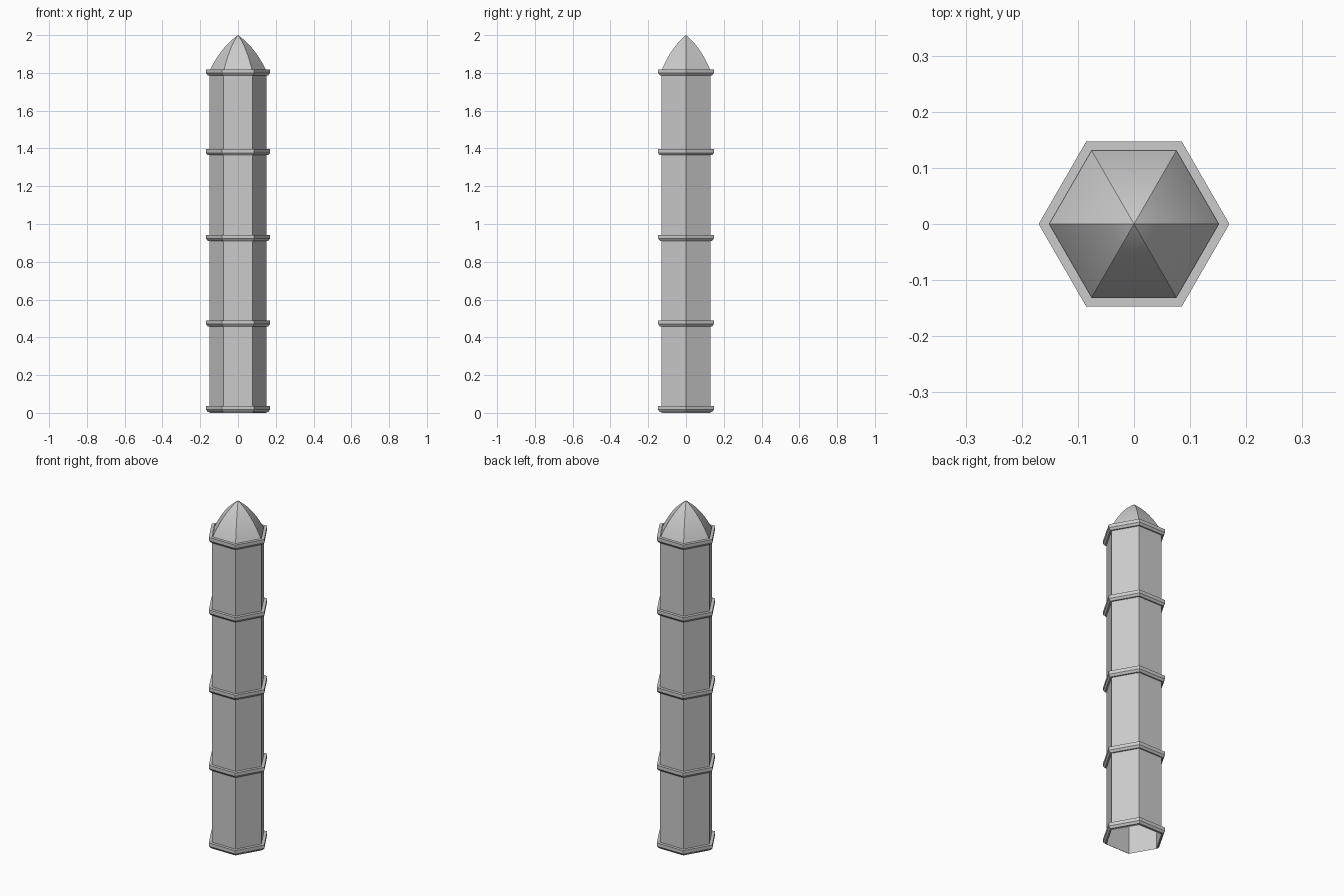
import bpy, bmesh, math

old = bpy.data.objects.get("Cube")
if old:
    bpy.data.objects.remove(old, do_unlink=True)

SIDES = 6
WALL_R = 0.151
RING_R = 0.17

stone = bpy.data.materials.new("light_grey_stone")
stone.use_nodes = True
grey = (0.6, 0.6, 0.6, 1)
stone.diffuse_color = grey
stone.node_tree.nodes["Principled BSDF"].inputs["Base Color"].default_value = grey


def hex_lathe(name, profile, z=0.0):
    """Sweep a bottom-to-top (radius, height) profile round six sides."""
    bm = bmesh.new()
    rows = []
    for r, h in profile:
        count = SIDES if r > 0 else 1
        rows.append([bm.verts.new((r * math.cos(math.tau * i / SIDES),
                                   r * math.sin(math.tau * i / SIDES), h + z))
                     for i in range(count)])
    for low, high in zip(rows, rows[1:]):
        for i in range(SIDES):
            j = (i + 1) % SIDES
            if len(high) == 1:
                bm.faces.new((low[i], low[j], high[0]))
            else:
                bm.faces.new((low[i], low[j], high[j], high[i]))
    mesh = bpy.data.meshes.new(name)
    bm.to_mesh(mesh)
    bm.free()
    mesh.materials.append(stone)
    obj = bpy.data.objects.new(name, mesh)
    bpy.context.collection.objects.link(obj)
    return obj


# Hollow shaft, open underneath
hex_lathe("shaft", [(WALL_R, 0), (WALL_R, 1.81)])

# Moulded bands with a chamfered underside
band = [(WALL_R, 0), (0.16, 0), (RING_R, 0.012), (RING_R, 0.032), (WALL_R, 0.032)]
for n, z in enumerate((0.005, 0.458, 0.911, 1.364, 1.787)):
    hex_lathe(f"band_{n + 1}", band, z)

# Pointed roof: bulging panels that meet in crisp ridges
base, tip = (WALL_R, 1.81), (0, 2.0)
bulge = (0.09, 1.938)
steps = 10
curve = []
for k in range(steps + 1):
    t = k / steps
    curve.append(tuple((1 - t) ** 2 * a + 2 * t * (1 - t) * b + t * t * c
                       for a, b, c in zip(base, bulge, tip)))
roof = hex_lathe("roof", curve)
bpy.ops.object.select_all(action='DESELECT')
roof.select_set(True)
bpy.context.view_layer.objects.active = roof
bpy.ops.object.shade_smooth_by_angle(angle=math.radians(20))
